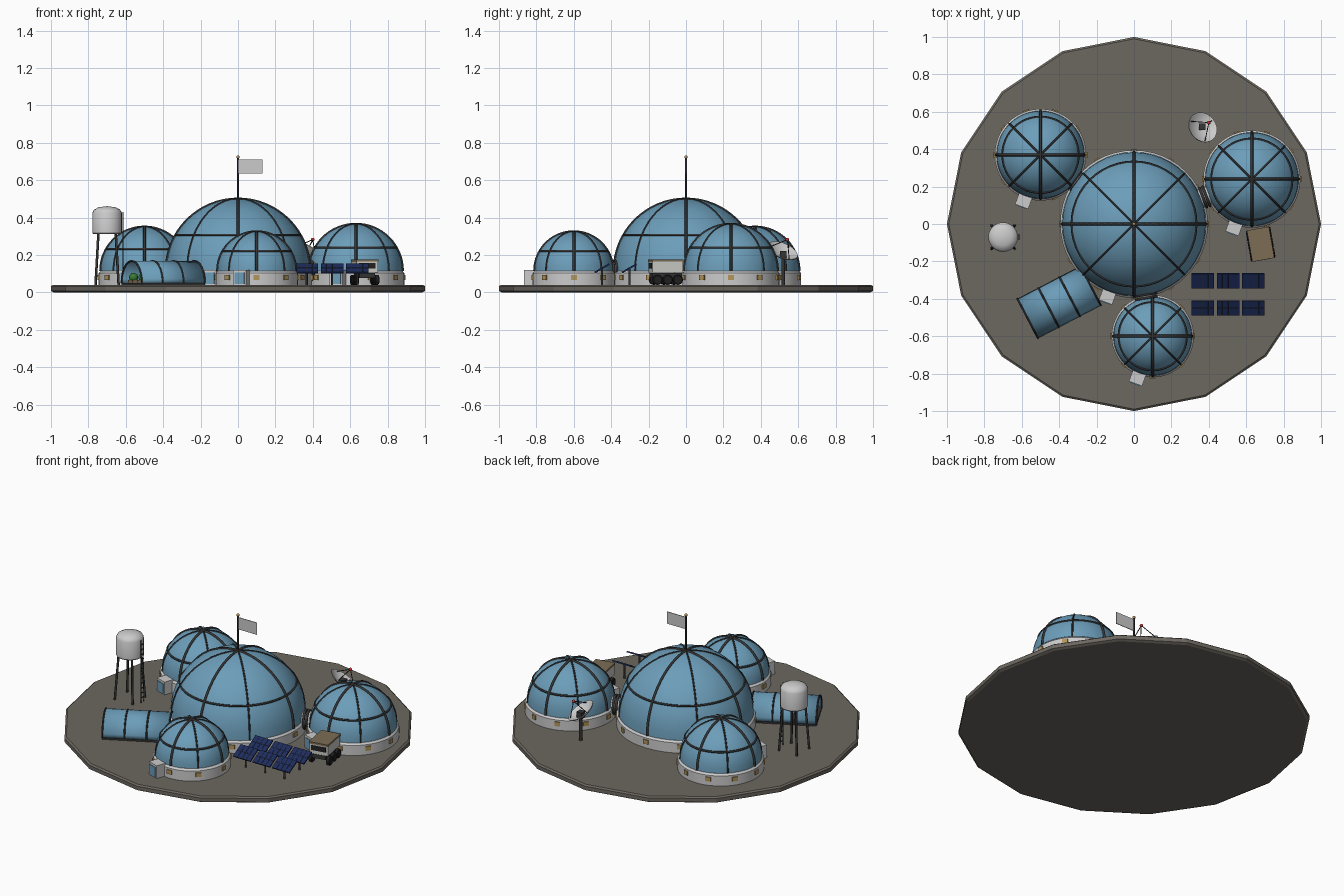
import bpy, bmesh, math
from math import sin, cos, pi, radians
from mathutils import Vector, Matrix

if "Cube" in bpy.data.objects:
    bpy.data.objects.remove(bpy.data.objects["Cube"])


def mat(name, r, g, b):
    m = bpy.data.materials.new(name)
    m.diffuse_color = (r, g, b, 1)
    m.use_nodes = True
    m.node_tree.nodes["Principled BSDF"].inputs["Base Color"].default_value = m.diffuse_color
    return m


SOIL = mat("soil", 0.15, 0.135, 0.115)
GLASS = mat("blue_glass", 0.15, 0.34, 0.49)
DARK = mat("dark_metal", 0.035, 0.035, 0.035)
AMBER = mat("amber", 0.45, 0.30, 0.10)
NAVY = mat("solar_blue", 0.012, 0.025, 0.11)
GREEN = mat("leaf", 0.04, 0.2, 0.03)
TAN = mat("tan", 0.2, 0.15, 0.09)
RED = mat("red", 0.6, 0.03, 0.03)
TYRE = mat("tyre", 0.015, 0.015, 0.015)
WHITE = mat("pale_paint", 0.6, 0.6, 0.57)


def finish(name, bm, m=None, matrix=Matrix(), smooth=False):
    me = bpy.data.meshes.new(name)
    bmesh.ops.recalc_face_normals(bm, faces=bm.faces)
    bm.to_mesh(me)
    bm.free()
    ob = bpy.data.objects.new(name, me)
    bpy.context.collection.objects.link(ob)
    ob.matrix_world = matrix
    if m:
        me.materials.append(m)
    if smooth:
        bpy.context.view_layer.objects.active = ob
        bpy.ops.object.select_all(action='DESELECT')
        ob.select_set(True)
        bpy.ops.object.shade_smooth_by_angle(angle=radians(35))
    return ob


def place(x, y, z, rz=0.0):
    return Matrix.Translation((x, y, z)) @ Matrix.Rotation(rz, 4, 'Z')


def lathe(name, profile, n, m=None, matrix=Matrix(), smooth=True):
    bm = bmesh.new()
    vs = [bm.verts.new((r, 0, z)) for r, z in profile]
    es = [bm.edges.new(p) for p in zip(vs, vs[1:])]
    bmesh.ops.spin(bm, geom=vs + es, cent=(0, 0, 0), axis=(0, 0, 1),
                   angle=2 * pi, steps=n, use_duplicate=False)
    bmesh.ops.remove_doubles(bm, verts=bm.verts, dist=1e-5)
    return finish(name, bm, m, matrix, smooth)


def box(name, size, matrix, m=None):
    bm = bmesh.new()
    bmesh.ops.create_cube(bm, size=1, matrix=Matrix.Diagonal((*size, 1)))
    return finish(name, bm, m, matrix)


def ball(name, r, matrix, m=None):
    bm = bmesh.new()
    bmesh.ops.create_icosphere(bm, subdivisions=2, radius=r)
    return finish(name, bm, m, matrix, True)


def tubes(name, paths, r, m, matrix=Matrix(), cyclic=False):
    cu = bpy.data.curves.new(name, 'CURVE')
    cu.dimensions = '3D'
    cu.bevel_depth = r
    cu.bevel_resolution = 1
    cu.use_fill_caps = True
    for path in paths:
        sp = cu.splines.new('POLY')
        sp.points.add(len(path) - 1)
        for p, co in zip(sp.points, path):
            p.co = (*co, 1)
        sp.use_cyclic_u = cyclic
    cu.materials.append(m)
    ob = bpy.data.objects.new(name, cu)
    bpy.context.collection.objects.link(ob)
    ob.matrix_world = matrix


# Ground slab
lathe("ground", [(0, 0), (0.985, 0), (1, 0.008), (1, 0.032), (0.99, 0.04), (0, 0.04)],
      16, SOIL, smooth=False)


# Domes with base ring, ribs, windows and airlock
def dome(name, x, y, ring, windows):
    R, at = ring - 0.01, place(x, y, 0.115)
    lathe(name + "_shell", [(R * cos(i * pi / 24), R * sin(i * pi / 24)) for i in range(13)],
          48, GLASS, at)
    lathe(name + "_base_ring", [(ring, 0.035), (ring, 0.103), (ring - 0.01, 0.114), (R - 0.02, 0.116)],
          48, None, place(x, y, 0))

    def arc(a):
        return [(R * cos(t * pi / 32) * cos(a), R * cos(t * pi / 32) * sin(a), R * sin(t * pi / 32))
                for t in range(33)]
    tubes(name + "_main_ribs", [arc(0), arc(pi / 2)], 0.008, DARK, at)
    tubes(name + "_diagonal_ribs", [arc(pi / 4), arc(3 * pi / 4)], 0.005, DARK, at)
    tubes(name + "_ring_rib", [[(R * 0.866 * cos(t * pi / 24), R * 0.866 * sin(t * pi / 24), R / 2)
                                for t in range(48)]], 0.006, DARK, at, True)
    for i in range(windows):
        a = 2 * pi * i / windows
        box(name + "_window", (0.012, 0.032, 0.026),
            place(x + ring * cos(a), y + ring * sin(a), 0.08, a), AMBER)
    a = radians(-110)
    lock = place(x, y, 0, a)
    box(name + "_airlock", (0.08, 0.075, 0.08), lock @ place(ring + 0.01, 0, 0.08), None)
    box(name + "_airlock_door", (0.006, 0.055, 0.062), lock @ place(ring + 0.051, 0, 0.075), GLASS)


dome("main_dome", 0, 0, 0.395, 12)
sides = [("west_dome", -0.5, 0.37, 0.245, 10), ("east_dome", 0.63, 0.24, 0.26, 10),
         ("south_dome", 0.1, -0.6, 0.22, 8)]
for name, x, y, r, n in sides:
    dome(name, x, y, r, n)
    # Connecting tunnel with dark collars
    d, a = math.hypot(x, y), math.atan2(y, x)
    turn = Matrix.Rotation(a, 4, 'Z') @ Matrix.Translation((0, 0, 0.115)) @ Matrix.Rotation(pi / 2, 4, 'Y')
    lathe(name + "_tunnel", [(0.05, 0.34), (0.05, d - r + 0.05)], 20, None, turn)
    mid = (0.395 + d - r) / 2
    for s in (-0.009, 0.009):
        tubes(name + "_tunnel_collar", [[(0.054 * cos(t * pi / 10), 0.054 * sin(t * pi / 10), mid + s)
                                         for t in range(20)]], 0.008, DARK, turn, True)

# Flag on the main dome
tubes("flag_pole", [[(0, 0, 0.49), (0, 0, 0.72)]], 0.005, DARK)
ball("flag_pole_tip", 0.009, place(0, 0, 0.723), AMBER)
box("flag", (0.13, 0.004, 0.075), place(0.067, 0, 0.672))

# Greenhouse: open half cylinder with hoops and plants
gh = place(-0.4, -0.418, 0.05, radians(27.5))
L, GR = 0.38, 0.118
half = [(GR * cos(t * pi / 16), GR * sin(t * pi / 16)) for t in range(17)]
bm = bmesh.new()
rows = [[bm.verts.new((x, y, z)) for y, z in half] for x in (-L / 2, L / 2)]
for i in range(16):
    bm.faces.new((rows[0][i], rows[0][i + 1], rows[1][i + 1], rows[1][i]))
shell = finish("greenhouse_shell", bm, GLASS, gh, True)
shell.modifiers.new("thickness", 'SOLIDIFY').thickness = 0.004
tubes("greenhouse_hoops", [[(-L / 2 + k * L / 3, y, z) for y, z in half] for k in range(4)], 0.005, DARK, gh)
box("greenhouse_floor", (L, 0.24, 0.014), gh @ place(0, 0, -0.006), DARK)
for y in (-0.055, 0.055):
    box("planter", (L - 0.04, 0.05, 0.016), gh @ place(0, y, 0.008), TAN)
    for i in range(6):
        ball("plant", 0.025, gh @ place(-0.15 + i * 0.06, y, 0.03), GREEN)

# Water tower
wt = place(-0.7, -0.07, 0)
lathe("water_tank", [(0, 0.312), (0.074, 0.312), (0.079, 0.318), (0.079, 0.425), (0.07, 0.442),
                     (0.045, 0.455), (0, 0.461)], 24, None, wt)
tubes("tower_legs", [[(sx * 0.062, sy * 0.062, 0.035), (sx * 0.046, sy * 0.046, 0.32)]
                     for sx in (-1, 1) for sy in (-1, 1)], 0.007, DARK, wt)
tubes("tower_ladder", [[(0.086, s, 0.04), (0.086, s, 0.43)] for s in (-0.014, 0.014)] +
      [[(0.086, -0.014, 0.07 + i * 0.03), (0.086, 0.014, 0.07 + i * 0.03)] for i in range(12)],
      0.003, DARK, wt)

# Dish antenna
n = Vector((0.45, 0.35, 0.82)).normalized()
dish = Matrix.Translation((0.355, 0.507, 0.2)) @ n.to_track_quat('Z', 'Y').to_matrix().to_4x4()
bowl = [(0.085 * i / 6, 0.03 * (i / 6) ** 2) for i in range(7)]
lathe("dish_bowl", bowl + [(r, z - 0.005) for r, z in reversed(bowl)], 24, None, dish)
tubes("dish_struts", [[(0.075 * cos(a), 0.075 * sin(a), 0.024), (0, 0, 0.1)]
                      for a in (0.5, 0.5 + 2 * pi / 3, 0.5 + 4 * pi / 3)], 0.0025, DARK, dish)
ball("dish_feed", 0.01, dish @ place(0, 0, 0.1), RED)
tubes("dish_mast", [[(0.365, 0.52, 0.035), (0.365, 0.52, 0.2)]], 0.01, DARK)
box("dish_mount", (0.035, 0.035, 0.04), place(0.365, 0.52, 0.2), DARK)

# Solar array
for y in (-0.303, -0.449):
    for x in (0.368, 0.503, 0.638):
        tilt = place(x, y, 0.128) @ Matrix.Rotation(radians(30), 4, 'X')
        box("solar_panel", (0.12, 0.09, 0.008), tilt, NAVY)
        tubes("solar_panel_grid", [[(u, -0.045, 0.004), (u, 0.045, 0.004)] for u in (-0.03, 0, 0.03)] +
              [[(-0.06, 0, 0.004), (0.06, 0, 0.004)]], 0.0012, DARK, tilt)
        tubes("solar_post", [[(x, y, 0.035), (x, y, 0.126)]], 0.006, DARK)

# Rover
rv = place(0.677, -0.108, 0, radians(10))
box("rover_chassis", (0.085, 0.16, 0.025), rv @ place(0, 0, 0.09), DARK)
box("rover_cabin", (0.115, 0.165, 0.06), rv @ place(0, 0, 0.135), WHITE)
box("rover_roof", (0.12, 0.17, 0.012), rv @ place(0, 0, 0.171), TAN)
box("rover_windscreen", (0.09, 0.005, 0.03), rv @ place(0, -0.083, 0.142), TYRE)
for s in (-1, 1):
    for y in (-0.055, 0, 0.055):
        lathe("rover_wheel", [(0, -0.012), (0.022, -0.012), (0.027, -0.008), (0.027, 0.008),
                              (0.022, 0.012), (0, 0.012)], 16, TYRE,
              rv @ place(s * 0.055, y, 0.067) @ Matrix.Rotation(pi / 2, 4, 'Y'))
